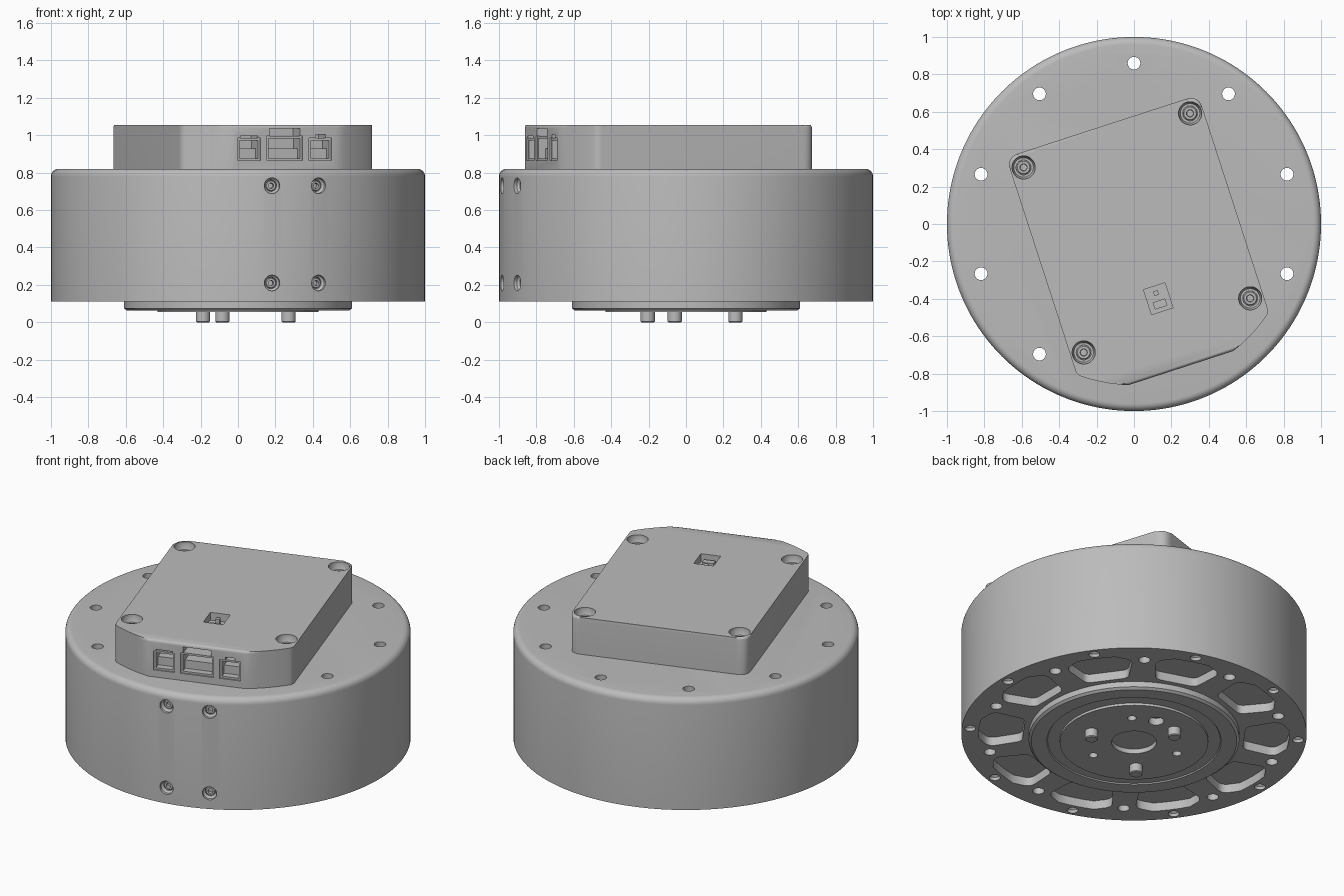
import bpy, bmesh, math
from math import pi, cos, sin, radians
from mathutils import Matrix, Vector

if "Cube" in bpy.data.objects:
    bpy.data.objects.remove(bpy.data.objects["Cube"])

grey = bpy.data.materials.new("machined_grey")
grey.use_nodes = True
COLOUR = (0.5, 0.5, 0.5, 1)
grey.diffuse_color = COLOUR
grey.node_tree.nodes["Principled BSDF"].inputs["Base Color"].default_value = COLOUR
I = Matrix.Identity(4)


def lathe(bm, profile, n=32, m=I):
    """Closed solid of revolution from (radius, height) pairs, capped at both ends."""
    rings = [[bm.verts.new(m @ Vector((r * cos(2 * pi * i / n), r * sin(2 * pi * i / n), z)))
              for i in range(n)] for r, z in profile]
    for a, b in zip(rings, rings[1:]):
        for i in range(n):
            j = (i + 1) % n
            bm.faces.new((a[i], a[j], b[j], b[i]))
    bm.faces.new(rings[0][::-1])
    bm.faces.new(rings[-1])


def prism(bm, outline, z0, z1, m=I):
    low, high = ([bm.verts.new(m @ Vector((x, y, z))) for x, y in outline] for z in (z0, z1))
    n = len(outline)
    for i in range(n):
        j = (i + 1) % n
        bm.faces.new((low[i], low[j], high[j], high[i]))
    bm.faces.new(low[::-1])
    return bm.faces.new(high)


def cuboid(bm, x0, x1, y0, y1, z0, z1, m=I):
    prism(bm, [(x0, y0), (x1, y0), (x1, y1), (x0, y1)], z0, z1, m)


def rounded(corners, steps=6):
    """Outline with each (x, y, radius) corner softened."""
    out = []
    for i, (x, y, r) in enumerate(corners):
        p = Vector((x, y))
        if r == 0:
            out.append((x, y))
            continue
        a = (Vector(corners[i - 1][:2]) - p).normalized()
        b = (Vector(corners[(i + 1) % len(corners)][:2]) - p).normalized()
        t = r / math.tan(a.angle(b) / 2)
        for k in range(steps + 1):
            s = k / steps
            out.append(tuple(p + a * t * (1 - s) ** 2 + b * t * s ** 2))
    return out


def finish(name, bm):
    bmesh.ops.recalc_face_normals(bm, faces=bm.faces)
    mesh = bpy.data.meshes.new(name)
    bm.to_mesh(mesh)
    bm.free()
    mesh.materials.append(grey)
    ob = bpy.data.objects.new(name, mesh)
    bpy.context.collection.objects.link(ob)
    return ob


def select(ob):
    bpy.ops.object.select_all(action='DESELECT')
    ob.select_set(True)
    bpy.context.view_layer.objects.active = ob


def carve(ob, bm):
    cutter = finish("cutter", bm)
    mod = ob.modifiers.new("carve", 'BOOLEAN')
    mod.operation, mod.solver, mod.object = 'DIFFERENCE', 'EXACT', cutter
    mod.use_self = True
    select(ob)
    bpy.ops.object.modifier_apply(modifier=mod.name)
    bpy.data.objects.remove(cutter)


def smooth(ob):
    select(ob)
    bpy.ops.object.shade_smooth_by_angle(angle=radians(30))


def polar(r, deg, z=0):
    return Matrix.Rotation(radians(deg), 4, 'Z') @ Matrix.Translation((r, 0, z))


def screw(bm, r, top, m):
    """Screw head with a hexagon-sized drive recess."""
    lathe(bm, [(r, top - .05), (r, top - .006), (r * .85, top), (r * .5, top),
               (r * .45, top - .02)], 24, m)


# Main drum with a softened top edge
bm = bmesh.new()
fillet = [(.96 + .04 * cos(a), .78 + .04 * sin(a)) for a in [pi / 2 * k / 6 for k in range(7)]]
lathe(bm, [(1, .11)] + fillet, 160)
drum = finish("drum_housing", bm)

cut, screws = bmesh.new(), bmesh.new()
# Mounting holes; the two beneath the cover are blind
for k in range(10):
    deg = 18 + 36 * k
    top = .6 if deg in (270, 306) else .9
    lathe(cut, [(.034, .05), (.034, top)], 24, polar(.86, deg))
# Underside pockets and rim screw holes
arc = [(.9 * cos(a), .9 * sin(a), 0) for a in [radians(-7 + 3.5 * k) for k in range(5)]]
pocket = rounded([(.64, -.125, .05), (.83, -.2, .06)] + arc + [(.83, .2, .06), (.64, .125, .05)])
for k in range(10):
    prism(cut, pocket, .05, .165, polar(0, 36 * k))
    lathe(cut, [(.032, .05), (.032, .13), (.018, .14), (.018, .17)], 24, polar(.951, 36 * k))
# Countersunk screws in the side wall
for deg in (-79.5, -64.5):
    for z in (.21, .73):
        m = polar(1, deg, z) @ Matrix.Rotation(pi / 2, 4, 'Y')
        lathe(cut, [(.03, -.09), (.03, -.03), (.042, -.018), (.042, .05)], 32, m)
        screw(screws, .029, -.03, m)
carve(drum, cut)
smooth(drum)

# Output hub on the underside
bm = bmesh.new()
lathe(bm, [(.13, .085), (.13, .055), (.43, .055), (.43, .07), (.5, .07), (.505, .063),
           (.595, .063), (.61, .075), (.61, .14)], 128)
hub = finish("output_hub", bm)
cut, pins = bmesh.new(), bmesh.new()
for k in range(3):
    lathe(cut, [(.026, .02), (.026, .1)], 24, polar(.28, 47.5 + 120 * k))
    lathe(pins, [(.033, 0), (.038, .005), (.038, .09)], 32, polar(.277, -12.5 + 120 * k))
lathe(cut, [(.045, .02), (.045, .1)], 32, polar(.277, 77.5))
carve(hub, cut)
smooth(hub)
smooth(finish("locating_pins", pins))

# Electronics cover: rounded rectangle whose front corners follow a circle
TURN = Matrix.Rotation(radians(18), 4, 'Z')
R, W, FRONT, TOP = .862, .54, -.81, 1.055
a0, a1 = math.acos(W / R), math.asin(-FRONT / R)
side = [(R * cos(a0 + (a1 - a0) * k / 6), -R * sin(a0 + (a1 - a0) * k / 6), .05 if k == 0 else 0)
        for k in range(7)]
left = [(-x, y, r) for x, y, r in side]
outline = rounded([(W, .55, .07), (-W, .55, .07)] + left + side[::-1])
bm = bmesh.new()
lid = prism(bm, outline, .8, TOP, TURN)
bmesh.ops.bevel(bm, geom=list(lid.edges), offset=.014, segments=3, profile=.5, affect='EDGES')
cover = finish("electronics_cover", bm)

cut, sockets = bmesh.new(), bmesh.new()
for x in (-.468, .468):
    for y in (-.57, .47):
        m = TURN @ Matrix.Translation((x, y, TOP))
        lathe(cut, [(.04, -.09), (.04, -.045), (.052, -.045), (.062, -.02), (.062, .05)], 32, m)
        screw(screws, .039, -.04, m)
# Switch window in the lid
cuboid(cut, -.06, .06, -.49, -.35, TOP - .05, TOP + .05, TURN)
switch = bmesh.new()
cuboid(switch, -.035, .035, -.47, -.43, TOP - .06, TOP - .025, TURN)
cuboid(switch, -.015, .01, -.4, -.375, TOP - .06, TOP - .015, TURN)
finish("switch_block", switch)
# Connector openings: centre x, half width, top, notch half width, notch top
for x, w, top, nw, ntop in ((-.2, .063, .985, .05, .997), (0, .1, .995, .085, 1.035),
                            (.2, .063, .985, .028, 1.005)):
    z, back = .865, FRONT + .12
    shape = [(x - w, z), (x + w, z), (x + w, top), (x + nw, top), (x + nw, ntop),
             (x - nw, ntop), (x - nw, top), (x - w, top)]
    # outline lies in the front plane, extruded inward
    upright = TURN @ Matrix.Translation((0, FRONT, 0)) @ Matrix.Rotation(pi / 2, 4, 'X')
    prism(cut, shape, -.12, .05, upright)
    t, lip = .012, FRONT + .008
    for s in (-1, 1):
        e = x + s * (w - t / 2)
        cuboid(sockets, e - t / 2, e + t / 2, lip, back, z, top, TURN)
    cuboid(sockets, x - w + t, x + w - t, lip, back, z, z + t, TURN)
    cuboid(sockets, x - w + t, x + w - t, lip, back, top - t, top, TURN)
    cuboid(sockets, x - w + t, x + w - t, FRONT + .05, back, z + t, z + .065, TURN)
carve(cover, cut)
smooth(cover)
finish("connector_sockets", sockets)
smooth(finish("screws", screws))
